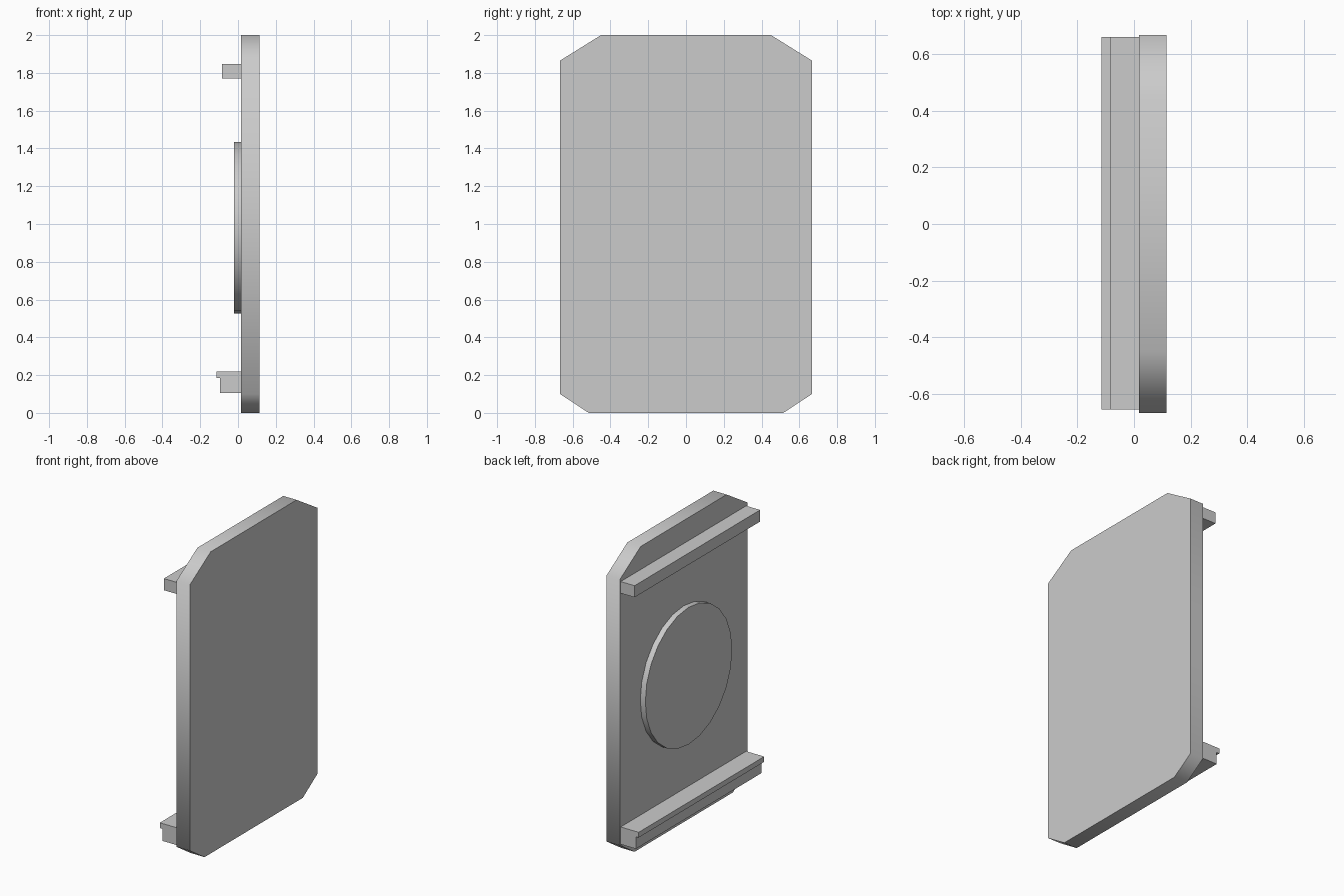
import bpy, bmesh
from math import sin, cos, pi, radians

if "Cube" in bpy.data.objects:
    bpy.data.objects.remove(bpy.data.objects["Cube"])


def finish(name, bm, smooth_angle=None):
    bmesh.ops.recalc_face_normals(bm, faces=bm.faces[:])
    mesh = bpy.data.meshes.new(name)
    bm.to_mesh(mesh)
    bm.free()
    obj = bpy.data.objects.new(name, mesh)
    bpy.context.collection.objects.link(obj)
    if smooth_angle:
        bpy.ops.object.select_all(action='DESELECT')
        obj.select_set(True)
        bpy.context.view_layer.objects.active = obj
        bpy.ops.object.shade_smooth_by_angle(angle=radians(smooth_angle))
    return obj


def prism(name, points, offset, smooth_angle=None):
    """Extrude a closed outline by an offset vector."""
    bm = bmesh.new()
    face = bm.faces.new([bm.verts.new(p) for p in points])
    result = bmesh.ops.extrude_face_region(bm, geom=[face], use_keep_orig=True)
    moved = [g for g in result["geom"] if isinstance(g, bmesh.types.BMVert)]
    bmesh.ops.translate(bm, verts=moved, vec=offset)
    return finish(name, bm, smooth_angle)


BACK, FRONT = 0.017, 0.115   # plate faces along x

# Main plate with clipped corners, rim softly shaded
half = [(0.515, 0.0), (0.667, 0.10), (0.667, 1.865), (0.45, 2.0)]
outline = half + [(-y, z) for y, z in reversed(half)]
prism("plate", [(BACK, y, z) for y, z in outline], (FRONT - BACK, 0, 0), 65)

# Raised round pad on the back
R, MID_Z, SIDES = 0.455, 0.98, 24
ring = [(-0.02, R * cos(2 * pi * i / SIDES), MID_Z + R * sin(2 * pi * i / SIDES))
        for i in range(SIDES)]
prism("round_pad", ring, (BACK + 0.02, 0, 0), 40)

# Horizontal rails: plain bar on top, hooked lip at the bottom
rails = {
    "upper_rail": [(BACK, 1.77), (BACK, 1.847), (-0.085, 1.847), (-0.085, 1.77)],
    "lower_rail": [(BACK, 0.105), (BACK, 0.22), (-0.115, 0.22), (-0.115, 0.185),
                   (-0.095, 0.185), (-0.095, 0.105)],
}
for name, profile in rails.items():
    prism(name, [(x, -0.655, z) for x, z in profile], (0, 1.315, 0))
